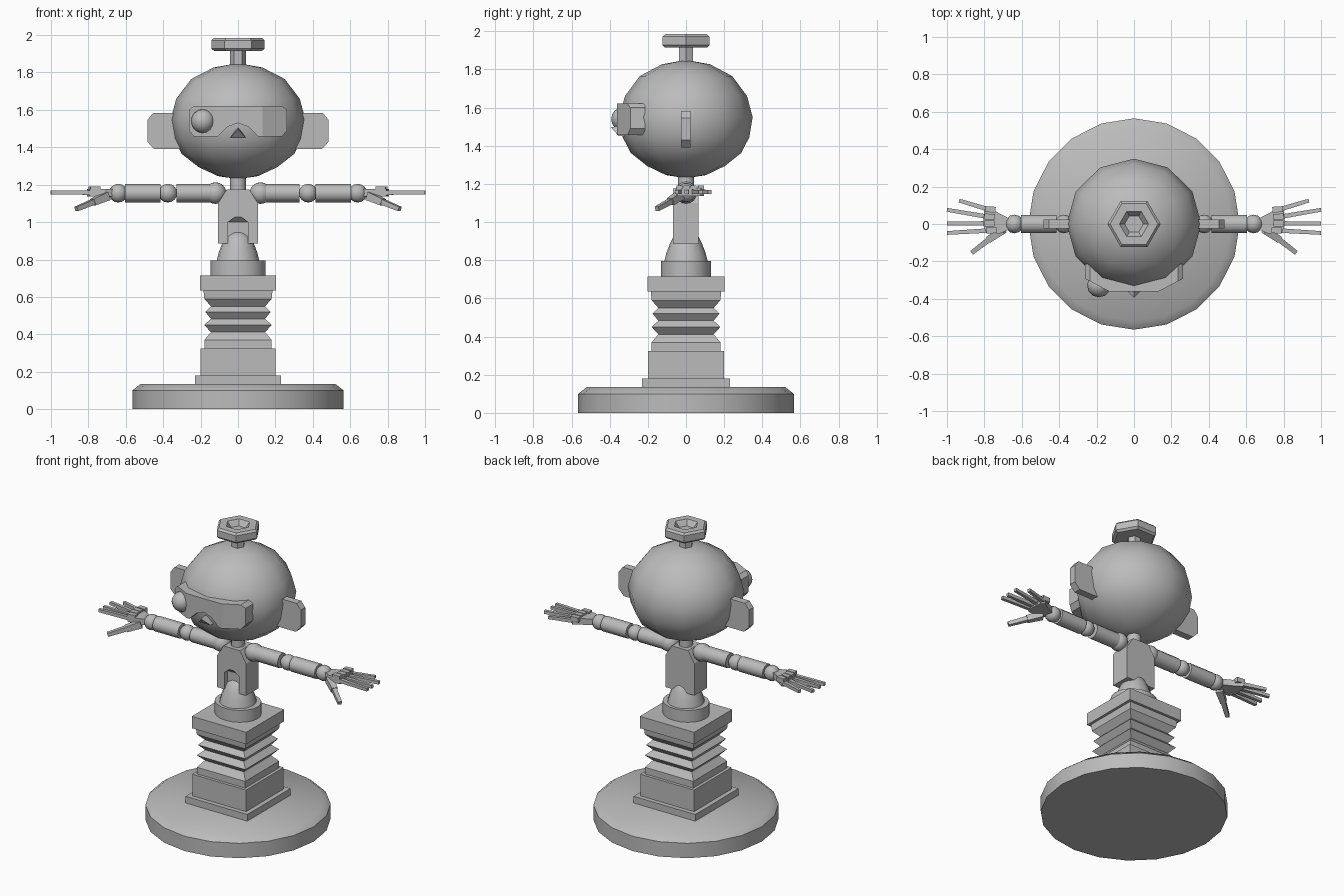
import bpy, bmesh, math
from mathutils import Vector

if "Cube" in bpy.data.objects:
    bpy.data.objects.remove(bpy.data.objects["Cube"])

grey = bpy.data.materials.new("plain grey")
grey.diffuse_color = (0.5, 0.5, 0.5, 1)
grey.use_nodes = True
grey.node_tree.nodes["Principled BSDF"].inputs["Base Color"].default_value = grey.diffuse_color


def finish(name, bm, smooth=False, mirror=False):
    bmesh.ops.recalc_face_normals(bm, faces=bm.faces)
    me = bpy.data.meshes.new(name)
    bm.to_mesh(me)
    bm.free()
    me.materials.append(grey)
    ob = bpy.data.objects.new(name, me)
    bpy.context.collection.objects.link(ob)
    if smooth:
        bpy.ops.object.select_all(action='DESELECT')
        ob.select_set(True)
        bpy.context.view_layer.objects.active = ob
        bpy.ops.object.shade_smooth_by_angle(angle=math.radians(40))
    if mirror:
        ob.modifiers.new("mirror", 'MIRROR').use_clip = False
    return ob


def lathe(name, profile, sides, turn=0.0, sy=1.0, smooth=False):
    """Stack of (radius, z) rings around z; radius 0 closes to a point."""
    bm = bmesh.new()
    rings = []
    for r, z in profile:
        n = sides if r > 0 else 1
        rings.append([bm.verts.new((r * math.cos(turn + i * math.tau / sides),
                                    sy * r * math.sin(turn + i * math.tau / sides), z))
                      for i in range(n)])
    for a, b in zip(rings, rings[1:]):
        for i in range(sides):
            j = (i + 1) % sides
            quad = [a[i % len(a)], a[j % len(a)], b[j % len(b)], b[i % len(b)]]
            bm.faces.new(list(dict.fromkeys(quad)))
    for ring in (rings[0], rings[-1]):
        if len(ring) > 1:
            bm.faces.new(ring)
    return finish(name, bm, smooth)


def square_stack(name, profile):
    """Square rings given by (half width, z)."""
    return lathe(name, [(h * math.sqrt(2), z) for h, z in profile], 4, math.pi / 4)


def prism(name, outline, axis, lo, hi, mirror=False):
    """Outline extruded along y (points x, z) or along z (points x, y)."""
    bm = bmesh.new()
    def at(p, t):
        return (p[0], t, p[1]) if axis == 'y' else (p[0], p[1], t)
    a = [bm.verts.new(at(p, lo)) for p in outline]
    b = [bm.verts.new(at(p, hi)) for p in outline]
    bm.faces.new(a)
    bm.faces.new(b)
    for i in range(len(a)):
        j = (i + 1) % len(a)
        bm.faces.new((a[i], a[j], b[j], b[i]))
    return finish(name, bm, mirror=mirror)


def hull(name, points):
    bm = bmesh.new()
    for p in points:
        bm.verts.new(p)
    bmesh.ops.convex_hull(bm, input=bm.verts)
    return finish(name, bm)


def ball(name, center, r, mirror=False):
    bm = bmesh.new()
    bmesh.ops.create_uvsphere(bm, u_segments=12, v_segments=8, radius=r)
    bmesh.ops.translate(bm, verts=bm.verts, vec=center)
    return finish(name, bm, True, mirror)


def rod(name, p, q, r, sides=12, r2=None, flat=1.0, smooth=True):
    """Straight mirrored rod from p to q."""
    p, q = Vector(p), Vector(q)
    bm = bmesh.new()
    bmesh.ops.create_cone(bm, cap_ends=True, segments=sides, radius1=r,
                          radius2=r2 or r, depth=(q - p).length)
    if sides == 4:
        bmesh.ops.rotate(bm, verts=bm.verts, cent=(0, 0, 0),
                         matrix=Vector((1, 1, 0)).to_track_quat('X', 'Z').to_matrix())
    bmesh.ops.scale(bm, verts=bm.verts, vec=(1, flat, 1))
    side = Vector((0, 0, 1)).cross(q - p).normalized()
    up = (q - p).normalized()
    for v in bm.verts:
        v.co = (p + q) / 2 + side * v.co.x + up.cross(side) * v.co.y + up * v.co.z
    return finish(name, bm, smooth, True)


def boolean(ob, cutter, operation):
    m = ob.modifiers.new("cut", 'BOOLEAN')
    m.object, m.operation, m.solver = cutter, operation, 'EXACT'
    cutter.hide_render = True
    cutter.hide_set(True)


# Pedestal
lathe("base_disc", [(.565, 0), (.565, .10), (.52, .135)], 20, math.pi / 2, smooth=True)
square_stack("foot_plate", [(.23, .13), (.23, .18)])
square_stack("lower_block", [(.2, .18), (.2, .325)])
square_stack("bellows", [(.18, .32), (.18, .37), (.145, .412), (.18, .45), (.145, .483),
                         (.175, .52), (.145, .55), (.18, .59), (.185, .64)])
square_stack("top_plate", [(.202, .635), (.202, .715)])
lathe("waist_ring", [(.147, .715), (.147, .795)], 20, sy=.9, smooth=True)
lathe("waist_dome", [(.115, .79), (.102, .84), (.085, .885), (.068, .92), (.04, .945),
                     (0, .955)], 16, smooth=True)

# Torso with a notch in the front
torso = prism("torso", [(-.108, .885), (.108, .885), (.108, 1.10), (.06, 1.175),
                        (-.06, 1.175), (-.108, 1.10)], 'y', -.067, .065)
notch = hull("notch_cutter", [(s * .053, y, z) for s in (-1, 1) for y in (-.08, -.037)
                              for z in (.87, 1.0)] + [(0, -.08, 1.04)])
boolean(torso, notch, 'DIFFERENCE')
lathe("neck", [(.043, 1.15), (.043, 1.26)], 12, smooth=True)

# Head, stem and hex nut
lathe("head", [(0, 1.23), (.107, 1.246), (.21, 1.294), (.3, 1.364), (.342, 1.445),
               (.36, 1.55), (.33, 1.66), (.25, 1.765), (.13, 1.827), (0, 1.85)],
      12, math.pi / 2, .97, True)
lathe("stem", [(.043, 1.83), (.043, 1.93)], 6)
lathe("hex_nut", [(.128, 1.915), (.142, 1.928), (.142, 1.972), (.128, 1.985),
                  (.078, 1.985), (.05, 1.95)], 6)

# Ears
prism("ear", [(.3, 1.39), (.447, 1.39), (.485, 1.43), (.485, 1.545), (.455, 1.583),
              (.3, 1.583)], 'y', -.025, .023, True)

# Visor: front outline with nose arch, trimmed to a faceted wrap
visor = prism("visor", [(-.262, 1.49), (-.235, 1.457), (-.11, 1.457), (-.055, 1.51),
                        (0, 1.53), (.055, 1.51), (.11, 1.457), (.235, 1.457),
                        (.262, 1.49), (.262, 1.60), (.235, 1.622), (-.235, 1.622),
                        (-.262, 1.60)], 'y', -.5, -.215)
wrap = prism("visor_trim", [(-.3, -.1), (-.3, -.272), (-.13, -.362), (.13, -.362),
                            (.3, -.272), (.3, -.1)], 'z', 1.3, 1.8)
boolean(visor, wrap, 'INTERSECT')
ball("eye", (-.187, -.328, 1.54), .064)
hull("nose", [(-.043, -.32, 1.45), (.043, -.32, 1.45), (-.043, -.352, 1.45),
              (.043, -.352, 1.45), (0, -.32, 1.51), (0, -.393, 1.497)])

# Arms
Z = 1.155
for name, x, r in (("shoulder", .12, .058), ("elbow", .375, .05), ("wrist", .64, .05)):
    ball(name, (x, 0, Z), r, True)
rod("upper_arm", (.15, 0, Z), (.328, 0, Z), .049)
rod("forearm", (.415, 0, Z), (.603, 0, Z), .049)

# Hands
prism("palm", [(.665, -.028), (.715, -.05), (.79, -.048), (.808, .0), (.80, .075),
               (.78, .095), (.735, .065), (.665, .028)], 'z', 1.137, 1.178, True)
fingers = [((.785, .08), (.935, .125)), ((.79, .04), (1.0, .076)),
           ((.79, .003), (1.0, .003)), ((.78, -.035), (1.0, -.048))]
for i, (a, b) in enumerate(fingers):
    rod(f"finger_{i + 1}", (*a, 1.158), (*b, 1.158), .017, 4, .014, smooth=False)
    rod(f"knuckle_{i + 1}", (a[0] - .045, a[1] * .95, 1.175), (a[0] + .01, a[1], 1.175),
        .022, 4, smooth=False)
rod("thumb_base", (.70, -.03, 1.14), (.775, -.082, 1.107), .032, 4, .026, smooth=False)
rod("thumb", (.765, -.075, 1.112), (.865, -.152, 1.07), .021, 4, .017, smooth=False)
